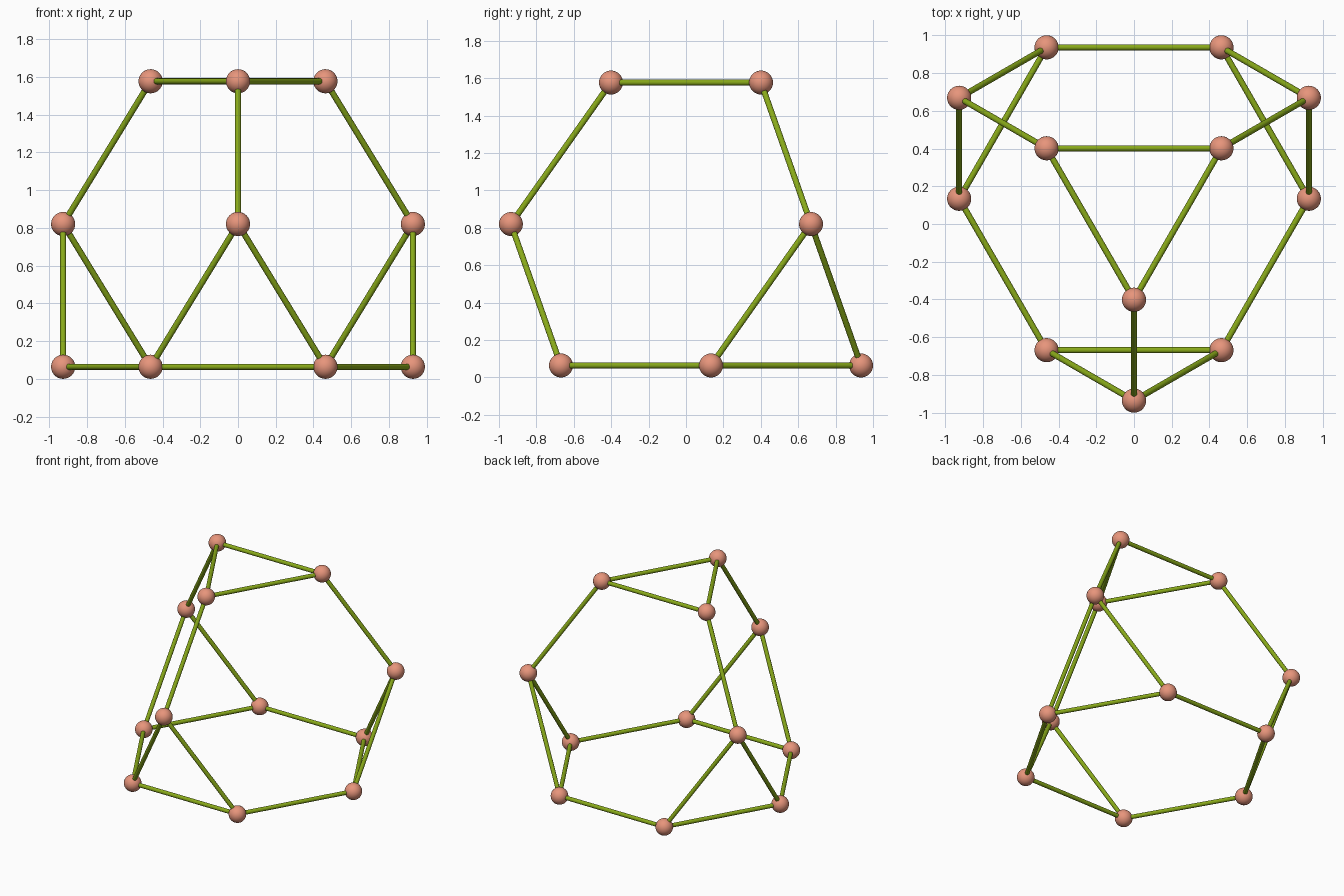
import bpy
from math import sin, cos, radians, sqrt
from mathutils import Vector
from itertools import combinations

if "Cube" in bpy.data.objects:
    bpy.data.objects.remove(bpy.data.objects["Cube"])


EDGE = 0.9264      # length of every edge of the truncated tetrahedron
BALL = 0.064       # joint radius
ROD = 0.016        # rod radius
CY = EDGE * sqrt(3) / 12   # axis offset that centres the model in y
STEP = EDGE * sqrt(2 / 3)  # height between layers


def material(name, color):
    m = bpy.data.materials.new(name)
    m.diffuse_color = color
    m.use_nodes = True
    m.node_tree.nodes["Principled BSDF"].inputs["Base Color"].default_value = m.diffuse_color
    return m


def ring(radius, layer, angles):
    return [Vector((radius * cos(radians(a)), CY + radius * sin(radians(a)),
                    BALL + layer * STEP)) for a in angles]


def finish(name, mat):
    ob = bpy.context.object
    ob.name = name
    ob.data.materials.append(mat)
    bpy.ops.object.shade_smooth_by_angle(angle=radians(50))


joint_mat = material("joint_salmon", (0.80, 0.30, 0.20, 1))
rod_mat = material("rod_green", (0.25, 0.40, 0.01, 1))

# Corner layers: bottom hexagon, middle corners, top triangle
corners = (ring(EDGE, 0, range(0, 360, 60))
           + ring(EDGE * 2 / sqrt(3), 1, (-90, 30, 150))
           + ring(EDGE / sqrt(3), 2, (-90, 30, 150)))

# Ball joints
for i, p in enumerate(corners):
    bpy.ops.mesh.primitive_uv_sphere_add(segments=32, ring_count=16, radius=BALL, location=p)
    finish(f"joint_{i + 1}", joint_mat)

# Rods between neighbouring corners
pairs = [(p, q) for p, q in combinations(corners, 2) if abs((q - p).length - EDGE) < 0.01]
for i, (p, q) in enumerate(pairs):
    d = q - p
    bpy.ops.mesh.primitive_cylinder_add(vertices=16, radius=ROD, depth=d.length,
                                        location=(p + q) / 2,
                                        rotation=d.to_track_quat('Z', 'Y').to_euler())
    finish(f"rod_{i + 1}", rod_mat)
